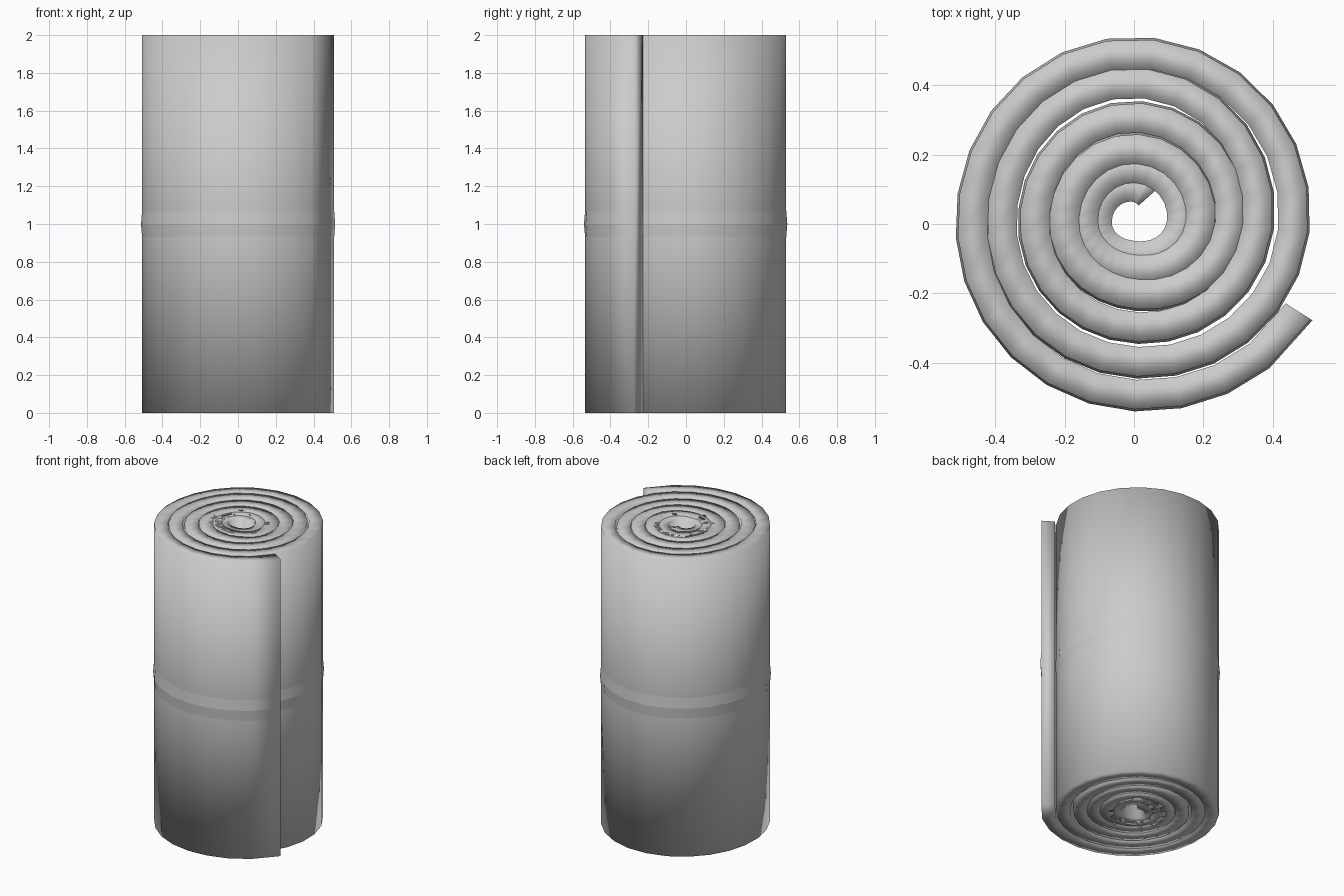
import bpy, bmesh
from math import radians, cos, sin, floor
from mathutils import Vector

cube = bpy.data.objects.get("Cube")
if cube:
    bpy.data.objects.remove(cube)

THICK = 0.085
RIDGE = 0.006
HEIGHT = 2.0
STEP = 14.4

# Outer radius at each clockwise quarter turn: right, front, left, back, ...
RADII = [0.60, 0.54, 0.515, 0.54, 0.508, 0.445, 0.43, 0.455,
         0.405, 0.345, 0.335, 0.355, 0.325, 0.25, 0.25, 0.265,
         0.24, 0.18, 0.195, 0.21, 0.185, 0.14, 0.155, 0.155, 0.11]


def radius(angle):
    """Smooth radius of the roll's middle line at a clockwise angle."""
    t = angle / 90
    i = min(floor(t), len(RADII) - 2)
    t -= i
    a, b, c, d = (RADII[max(0, min(i + k, len(RADII) - 1))] for k in (-1, 0, 1, 2))
    r = b + 0.5 * t * (c - a + t * (2*a - 5*b + 4*c - d + t * (3*(b - c) + d - a)))
    return r - RIDGE - THICK / 2


def point(angle):
    a = radians(-angle)
    return Vector((cos(a), sin(a), 0)) * radius(angle)


# Spiral stations from the loose outer end to the core
FIRST, BEND, LAST = 28, 46.4, 2099
count = round((LAST - BEND) / STEP)
angles = [FIRST] + [BEND + (LAST - BEND) * i / count for i in range(count + 1)]

# Mat cross-section: (outward offset, height), with a ridge round the middle
half = THICK / 2
section = [(-half, 0), (half, 0), (half, 0.93), (half + RIDGE, 1.0),
           (half, 1.07), (half, HEIGHT), (-half, HEIGHT)]
RIDGE_ROWS = (2, 3, 4)

bm = bmesh.new()
rows = []
for angle in angles:
    p = point(angle)
    tangent = (point(angle + 2) - point(angle - 2)).normalized()
    outward = Vector((-tangent.y, tangent.x, 0))
    rows.append([bm.verts.new(p + outward * off + Vector((0, 0, z)))
                 for off, z in section])

n = len(section)
for a, b in zip(rows, rows[1:]):
    for k in range(n):
        j = (k + 1) % n
        bm.faces.new((a[k], a[j], b[j], b[k]))
    # Crisp lines along the ridge
    for k in RIDGE_ROWS:
        bm.edges.get((a[k], b[k])).smooth = False
bm.faces.new(rows[0])
bm.faces.new(rows[-1])
bmesh.ops.recalc_face_normals(bm, faces=bm.faces)
for face in bm.faces:
    face.smooth = True

mesh = bpy.data.meshes.new("rolled_mat")
bm.to_mesh(mesh)
bm.free()
mat_object = bpy.data.objects.new("rolled_mat", mesh)
bpy.context.collection.objects.link(mat_object)

# Plain grey foam
grey = bpy.data.materials.new("foam_grey")
grey.use_nodes = True
colour = (0.6, 0.6, 0.6, 1)
grey.diffuse_color = colour
grey.node_tree.nodes["Principled BSDF"].inputs["Base Color"].default_value = colour
mesh.materials.append(grey)
